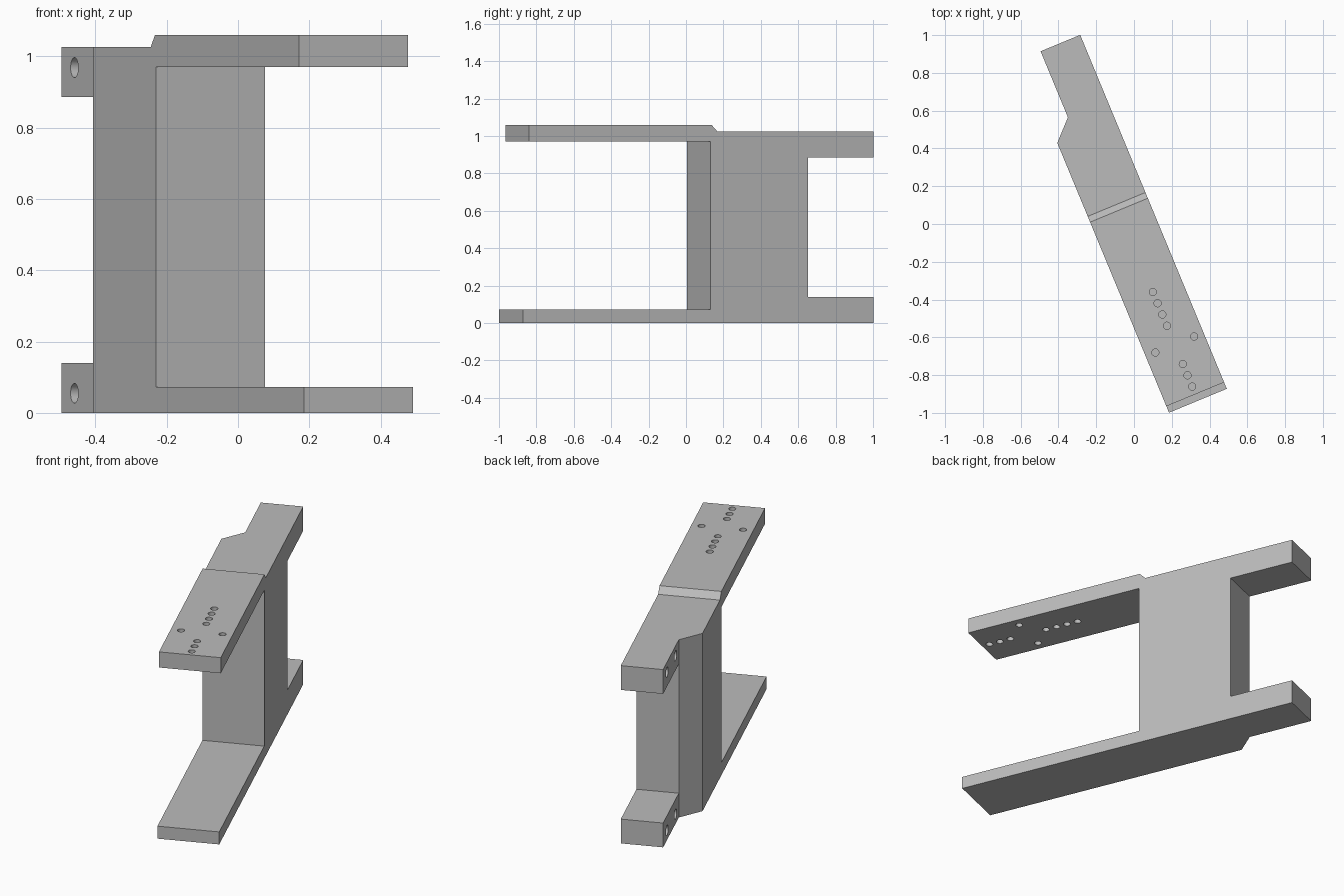
import bpy, bmesh, math
from mathutils import Matrix, Vector

cube = bpy.data.objects.get("Cube")
if cube:
    bpy.data.objects.remove(cube, do_unlink=True)

TURN = Matrix.Rotation(math.radians(22.5), 4, 'Z')   # bracket sits turned in plan
LEFT, RIGHT, LUG_SIDE = -0.211, 0.12, -0.107         # across the bracket
FRONT, TOP_FRONT, WEB_FRONT = -0.994, -0.957, 0.093  # along the bracket
WEB_BACK, BACK = 0.656, 1.034
TOP, BACK_TOP = 1.06, 1.025

grey = bpy.data.materials.new("plain_grey")
grey.use_nodes = True
colour = (0.5, 0.5, 0.5, 1)
grey.diffuse_color = colour
grey.node_tree.nodes["Principled BSDF"].inputs["Base Color"].default_value = colour


def finish(name, bm):
    bmesh.ops.recalc_face_normals(bm, faces=bm.faces)
    mesh = bpy.data.meshes.new(name)
    bm.to_mesh(mesh)
    bm.free()
    mesh.materials.append(grey)
    obj = bpy.data.objects.new(name, mesh)
    bpy.context.collection.objects.link(obj)
    obj.matrix_world = TURN
    return obj


def prism(name, points, offset):
    bm = bmesh.new()
    face = bm.faces.new([bm.verts.new(p) for p in points])
    out = bmesh.ops.extrude_face_region(bm, geom=[face])
    verts = [g for g in out["geom"] if isinstance(g, bmesh.types.BMVert)]
    bmesh.ops.translate(bm, verts=verts, vec=Vector(offset))
    return finish(name, bm)


def drill(name, centres, radius, depth, axis):
    bm = bmesh.new()
    spin = Matrix.Rotation(math.pi / 2, 4, axis) if axis != 'Z' else Matrix()
    for c in centres:
        bmesh.ops.create_cone(bm, cap_ends=True, segments=32, radius1=radius,
                              radius2=radius, depth=depth,
                              matrix=Matrix.Translation(c) @ spin)
    return finish(name, bm)


# Side profile: long foot, upper shelf, web and two rear lugs
profile = [
    (FRONT, 0), (BACK, 0), (BACK, 0.14), (WEB_BACK, 0.14),
    (WEB_BACK, 0.885), (BACK, 0.885), (BACK, BACK_TOP), (0.131, BACK_TOP),
    (0.098, TOP), (TOP_FRONT, TOP), (TOP_FRONT, 0.97), (WEB_FRONT, 0.97),
    (WEB_FRONT, 0.072), (FRONT, 0.072),
]
bracket = prism("bracket", [(LEFT, v, z) for v, z in profile], (RIGHT - LEFT, 0, 0))

# Bevelled corner that narrows the rear lugs
slope = (WEB_BACK - 0.552) / (LUG_SIDE - LEFT)
plan = [(LUG_SIDE, WEB_BACK), (LUG_SIDE, BACK + 0.1), (LEFT - 0.1, BACK + 0.1),
        (LEFT - 0.1, 0.552 - 0.1 * slope)]
notch = prism("notch_cutter", [(u, v, -0.1) for u, v in plan], (0, 0, 1.4))

# Shelf holes: two rows and a side pair
MID = -0.045
rows = [(MID, start - i * 0.0645) for start, n in ((-0.371, 4), (-0.784, 3)) for i in range(n)]
pair = [(MID + s * 0.111, -0.672) for s in (-1, 1)]
shelf_holes = drill("shelf_hole_cutter", [(u, v, 1.015) for u, v in rows + pair],
                    0.019, 0.2, 'Z')

# Blind holes in the side of each lug
lug_holes = drill("lug_hole_cutter",
                  [(LUG_SIDE, v, z) for v in (0.735, 0.94) for z in (0.055, 0.968)],
                  0.028, 0.3, 'Y')

for cutter in (notch, shelf_holes, lug_holes):
    cutter.hide_render = True
    mod = bracket.modifiers.new(cutter.name, 'BOOLEAN')
    mod.operation = 'DIFFERENCE'
    mod.solver = 'EXACT'
    mod.object = cutter

# Bake the cuts and discard the cutters
bpy.context.view_layer.update()
result = bracket.evaluated_get(bpy.context.evaluated_depsgraph_get())
baked = bpy.data.meshes.new_from_object(result)
bracket.modifiers.clear()
bracket.data = baked
for cutter in (notch, shelf_holes, lug_holes):
    bpy.data.objects.remove(cutter, do_unlink=True)

# Smooth hole walls, sharp edges elsewhere
bpy.ops.object.select_all(action='DESELECT')
bracket.select_set(True)
bpy.context.view_layer.objects.active = bracket
bpy.ops.object.shade_smooth_by_angle(angle=math.radians(30))
